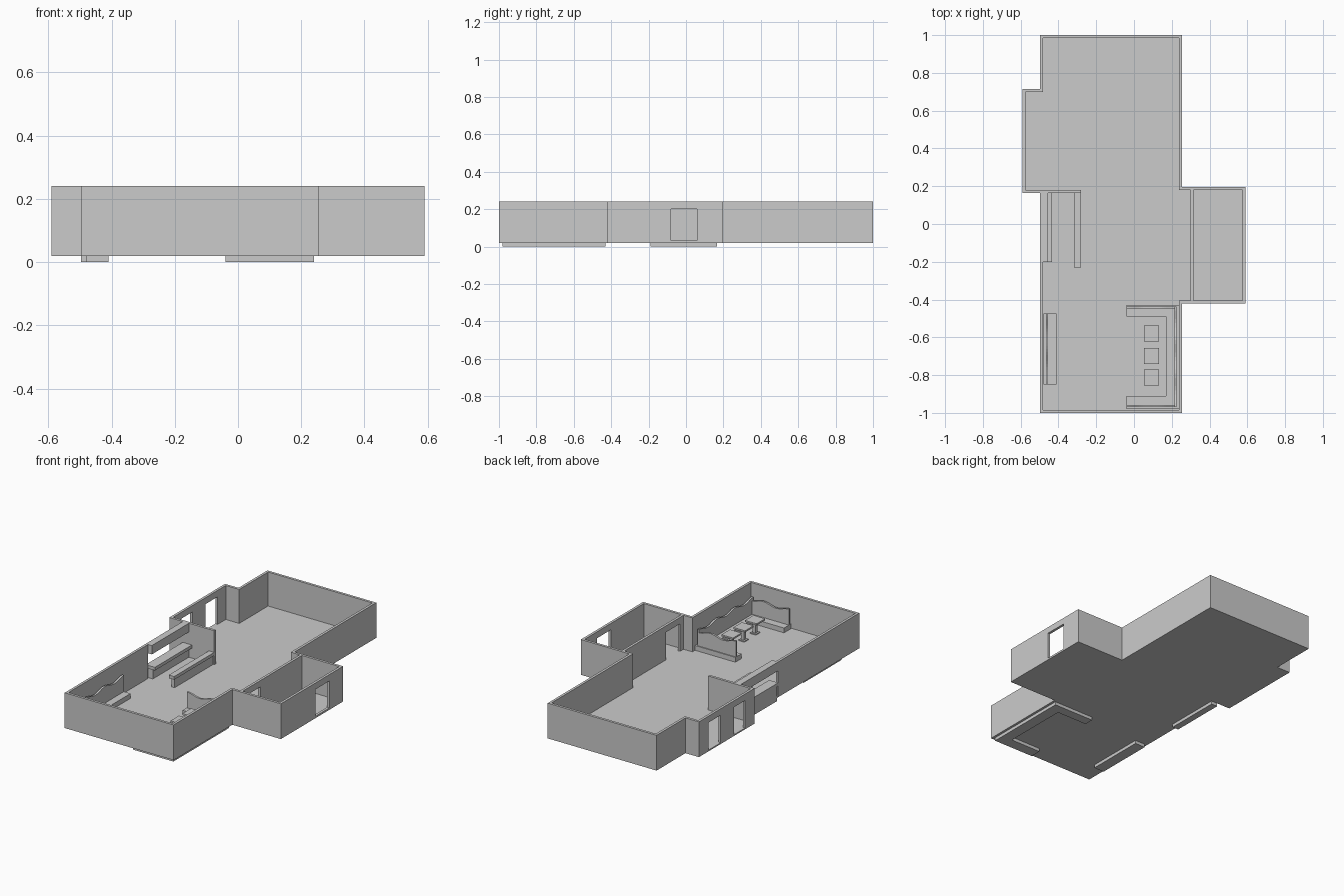
import bpy, bmesh, math

if "Cube" in bpy.data.objects:
    bpy.data.objects.remove(bpy.data.objects["Cube"])

T = 0.016            # wall thickness
Z0, ZF, Z1 = 0.02, 0.028, 0.24   # underside, floor level, wall top


def box(name, x0, x1, y0, y1, z0, z1):
    bm = bmesh.new()
    bmesh.ops.create_cube(bm, size=1)
    for v in bm.verts:
        v.co = (x0 if v.co.x < 0 else x1, y0 if v.co.y < 0 else y1, z0 if v.co.z < 0 else z1)
    return finish(name, bm)


def finish(name, bm):
    bmesh.ops.recalc_face_normals(bm, faces=bm.faces)
    me = bpy.data.meshes.new(name)
    bm.to_mesh(me)
    bm.free()
    ob = bpy.data.objects.new(name, me)
    bpy.context.collection.objects.link(ob)
    return ob


def prism(name, pts, vec):
    """Extrude a flat polygon along a vector."""
    bm = bmesh.new()
    f = bm.faces.new([bm.verts.new(p) for p in pts])
    new = bmesh.ops.extrude_face_region(bm, geom=[f])["geom"]
    bmesh.ops.translate(bm, vec=vec, verts=[g for g in new if isinstance(g, bmesh.types.BMVert)])
    return finish(name, bm)


def wall_y(name, x, y0, y1, openings=()):
    """Wall running along y, with openings (y0, y1, z0, z1)."""
    y = y0
    for a, b, lo, hi in sorted(openings):
        box(name + "_pier", x, x + T, y, a, Z0, Z1)
        box(name + "_lintel", x, x + T, a, b, hi, Z1)
        box(name + "_sill", x, x + T, a, b, Z0, lo)
        y = b
    box(name, x, x + T, y, y1, Z0, Z1)


def wall_x(name, y, x0, x1):
    box(name, x0, x1, y, y + T, Z0, Z1)


def wavy_back(name, start, end, thick, waves, z0=0.05, z=0.152, amp=0.009, n=24):
    """Backrest panel with a wavy top between two plan points."""
    (xa, ya), (xb, yb) = start, end
    pts = [(xb, yb, z0), (xa, ya, z0)]
    for i in range(n + 1):
        t = i / n
        pts.append((xa + (xb - xa) * t, ya + (yb - ya) * t,
                    z + amp * math.cos(2 * math.pi * waves * t)))
    prism(name, pts, thick)


# floor
plan = [(-.497, -1), (.255, -1), (.255, -.42), (.59, -.42), (.59, .195), (.255, .195),
        (.255, 1), (-.497, 1), (-.497, .715), (-.59, .715), (-.59, .165), (-.497, .165)]
prism("floor", [(x, y, Z0) for x, y in plan], (0, 0, ZF - Z0))

# main hall walls
wall_x("front_wall", -1, -.497, .255)
wall_x("rear_wall", 1 - T, -.497, .255)
wall_y("right_front_wall", .255 - T, -1, -.42 + T)
wall_y("right_rear_wall", .255 - T, .195 - T, 1)
wall_y("left_front_wall", -.497, -1, -.2)
wall_y("left_rear_wall", -.497, .715 - T, 1)

# left bay with two doorways
wall_y("bay_wall", -.59, .165, .715, [(.26, .37, ZF, .2), (.5, .62, ZF, .2)])
wall_x("bay_rear_wall", .715 - T, -.59, -.497 + T)
wall_x("bay_partition", .165, -.59, -.28)

# right side room
wall_x("side_room_front_wall", -.42, .255 - T, .59)
wall_x("side_room_rear_wall", .195 - T, .255 - T, .59)
wall_y("side_room_outer_wall", .59 - T, -.42, .195, [(-.08, .06, ZF + .004, .2)])
wall_y("side_room_partition", .3, -.42, .195, [(-.37, -.23, ZF, .2)])

# bar: rear counter, high shelf and front counter
box("rear_counter_base", -.497, -.455, -.19, .165, 0, .09)
box("rear_counter_top", -.497, -.434, -.2, .165, .09, .11)
box("high_shelf", -.497, -.455, -.2, .165, .185, Z1)
box("front_counter_base", -.31, -.287, -.215, .165, Z0 + .001, .085)
box("front_counter_top", -.317, -.28, -.23, .165, .085, .105)

# U-shaped seating
u = [(-.04, -.98), (.24, -.98), (.24, -.43), (-.04, -.43), (-.04, -.49), (.17, -.49), (.17, -.91), (-.04, -.91)]
prism("corner_seat", [(x, y, 0) for x, y in u], (0, 0, .058))
wavy_back("corner_back_side", (.214, -.97), (.214, -.436), (.012, 0, 0), 3)
wavy_back("corner_back_front", (-.04, -.97), (.226, -.97), (0, .012, 0), 1.5, z=.148)
wavy_back("corner_back_rear", (-.04, -.448), (.226, -.448), (0, .012, 0), 1.5, z=.148)

# wall bench
box("bench_seat", -.48, -.41, -.85, -.475, 0, .058)
wavy_back("bench_back", (-.467, -.85), (-.467, -.475), (.012, 0, 0), 2)

# tables
for y in (-.58, -.698, -.813):
    box("table_top", .052, .132, y - .042, y + .042, .103, .113)
    box("table_leg", .082, .102, y - .01, y + .01, ZF, .103)
    box("table_foot", .072, .112, y - .02, y + .02, ZF, ZF + .006)
